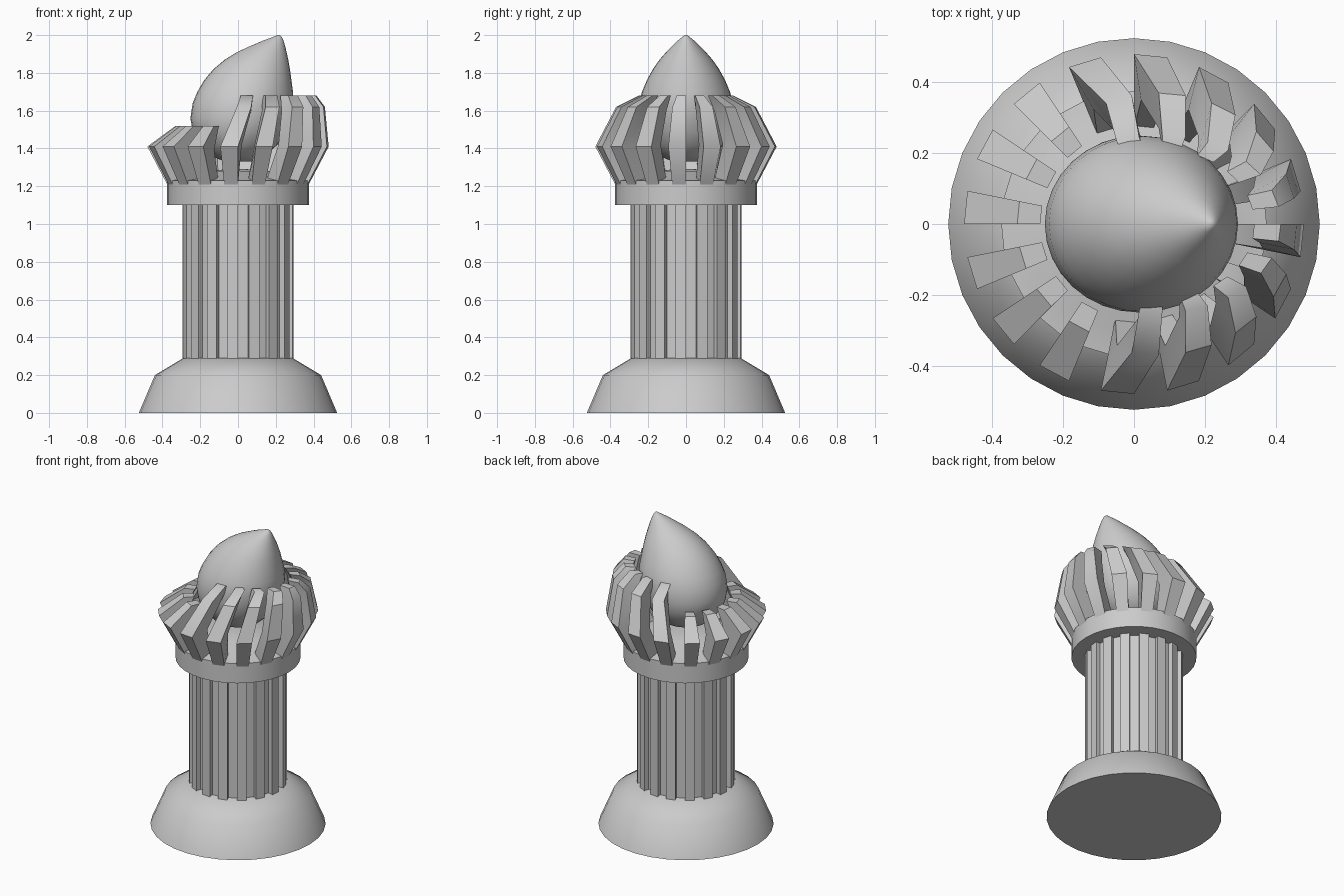
import bpy
from math import sin, cos, pi, radians

if "Cube" in bpy.data.objects:
    bpy.data.objects.remove(bpy.data.objects["Cube"])

N = 32
STEP = 2 * pi / N


def make(name, verts, faces, angle=45):
    me = bpy.data.meshes.new(name)
    me.from_pydata(verts, [], faces)
    ob = bpy.data.objects.new(name, me)
    bpy.context.collection.objects.link(ob)
    bpy.ops.object.select_all(action='DESELECT')
    ob.select_set(True)
    bpy.context.view_layer.objects.active = ob
    bpy.ops.object.mode_set(mode='EDIT')
    bpy.ops.mesh.select_all(action='SELECT')
    bpy.ops.mesh.normals_make_consistent(inside=False)
    bpy.ops.object.mode_set(mode='OBJECT')
    bpy.ops.object.shade_smooth_by_angle(angle=radians(angle))
    return ob


def loft(name, rings, angle=45):
    """Join equal-length rings of points and cap both ends."""
    n = len(rings[0])
    verts = [p for r in rings for p in r]
    faces = [(i * n + j, i * n + (j + 1) % n, (i + 1) * n + (j + 1) % n, (i + 1) * n + j)
             for i in range(len(rings) - 1) for j in range(n)]
    faces += [tuple(range(n))[::-1], tuple(range(len(verts) - n, len(verts)))]
    return make(name, verts, faces, angle)


def oval(z, x0, x1, ry, n=N):
    cx, rx = (x0 + x1) / 2, (x1 - x0) / 2
    return [(cx + rx * cos(2 * pi * i / n), ry * sin(2 * pi * i / n), z) for i in range(n)]


def lathe(name, profile):
    return loft(name, [oval(z, -r, r, r) for r, z in profile])


# Flared foot
lathe("base", [(0.525, 0), (0.44, 0.2), (0.29, 0.29)])

# Fluted column: every second face is sunk inward
def fluted(z):
    pts = []
    for k in range(N // 2):
        a = (2 * k - 1) * STEP
        for r, t in ((0.295, a), (0.295, a + STEP), (0.265, a + STEP), (0.265, a + 2 * STEP)):
            pts.append((r * cos(t), r * sin(t), z))
    return pts

loft("column", [fluted(0.27), fluted(1.12)], 30)

# Collar with a shallow raised floor
lathe("collar", [(0.375, 1.1), (0.375, 1.23), (0.3, 1.24), (0.18, 1.28), (0.05, 1.29)])

# Petal sections, each as (shift x, radius x, radius y, z), outer then inner
TALL = [((0, .375, .375, 1.21), (0, .27, .27, 1.23)),
        ((0, .48, .48, 1.41), (.02, .35, .35, 1.42)),
        ((.07, .39, .37, 1.62), (.07, .29, .27, 1.6)),
        ((.08, .335, .25, 1.68), (.08, .26, .21, 1.68))]
SHORT = [((0, .375, .375, 1.21), (0, .27, .27, 1.23)),
         ((0, .48, .48, 1.41), (0, .33, .33, 1.39)),
         ((0, .33, .33, 1.52), (0, .265, .265, 1.52))]


def petal(name, a, sections):
    rings = []
    for out, inn in sections:
        ring = []
        for (s, rx, ry, z), t in ((out, a), (out, a + STEP), (inn, a + STEP), (inn, a)):
            ring.append((s + rx * cos(t), ry * sin(t), z))
        rings.append(ring)
    loft(name, rings, 35)


# Ring of sixteen petals, short ones on the left
for k in range(N // 2):
    a = (2 * k - 1) * STEP
    short = cos(a + STEP / 2) < -0.35
    petal(f"petal_{k + 1}", a, SHORT if short else TALL)

# Leaning bud
BUD = [(1.33, -.07, .07, .07), (1.36, -.14, .14, .14), (1.42, -.2, .21, .2),
       (1.49, -.24, .25, .235), (1.56, -.252, .278, .25), (1.64, -.24, .294, .248),
       (1.7, -.215, .291, .233), (1.76, -.18, .283, .208), (1.82, -.13, .275, .175),
       (1.87, -.07, .266, .14), (1.91, -.005, .257, .105), (1.94, .06, .25, .075),
       (1.97, .13, .241, .045), (1.99, .185, .232, .02), (2.0, .208, .222, .007)]
loft("bud", [oval(*row) for row in BUD], 60)
